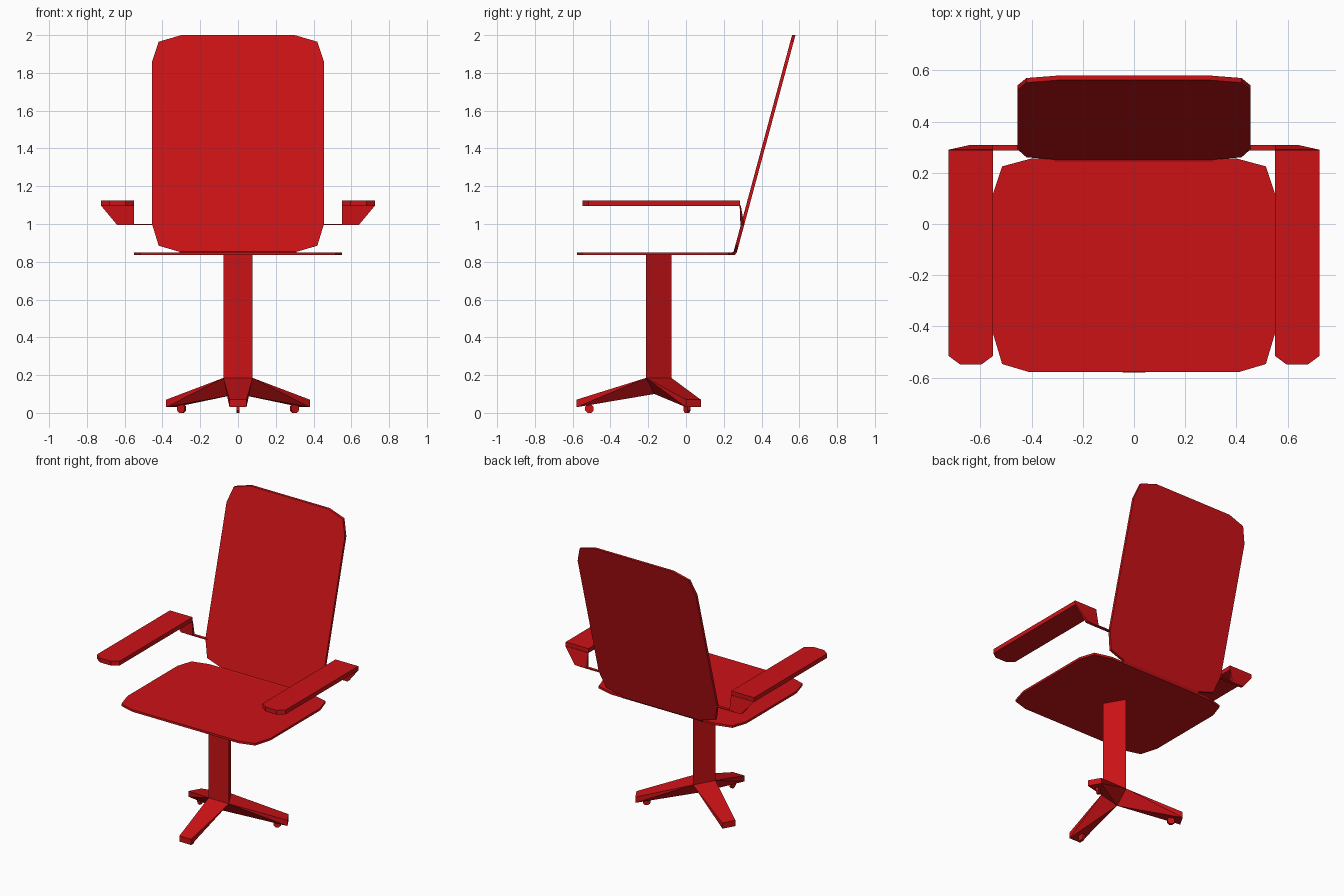
import bpy, bmesh
from math import radians, cos, sin, pi
from mathutils import Matrix, Vector

if "Cube" in bpy.data.objects:
    bpy.data.objects.remove(bpy.data.objects["Cube"])

red = bpy.data.materials.new("red")
red.diffuse_color = (0.6, 0.006, 0.008, 1)
red.use_nodes = True
red.node_tree.nodes["Principled BSDF"].inputs["Base Color"].default_value = red.diffuse_color


def make(name, verts, faces):
    me = bpy.data.meshes.new(name)
    me.from_pydata([tuple(v) for v in verts], [], faces)
    bm = bmesh.new()
    bm.from_mesh(me)
    bmesh.ops.recalc_face_normals(bm, faces=bm.faces)
    bm.to_mesh(me)
    bm.free()
    me.materials.append(red)
    ob = bpy.data.objects.new(name, me)
    bpy.context.collection.objects.link(ob)
    return ob


def loft(name, a, b):
    """Closed solid between two matching outlines."""
    n = len(a)
    sides = [(i, (i + 1) % n, n + (i + 1) % n, n + i) for i in range(n)]
    return make(name, list(a) + list(b),
                [tuple(range(n))[::-1], tuple(range(n, 2 * n))] + sides)


def mirrored(half):
    """Complete a right-hand half outline across x = 0."""
    return half + [(-x, v) for x, v in reversed(half)]


# Seat panel
seat = mirrored([(0.41, -0.578), (0.515, -0.547), (0.55, -0.43),
                 (0.55, 0.12), (0.515, 0.225), (0.40, 0.256)])
loft("seat", [(x, y, 0.835) for x, y in seat], [(x, y, 0.85) for x, y in seat])

# Reclined backrest panel
back = mirrored([(0.30, 0.85), (0.42, 0.885), (0.455, 1.0),
                 (0.455, 1.86), (0.42, 1.965), (0.30, 2.0)])
lean = lambda z: 0.251 + (z - 0.85) * 0.27
loft("backrest", [(x, lean(z), z) for x, z in back],
     [(x, lean(z) + 0.018, z) for x, z in back])

# Fold joining seat and backrest
fold = [(0.245, 0.835), (0.258, 0.835), (0.269, 0.85), (0.252, 0.854), (0.245, 0.85)]
loft("seat_fold", [(-0.31, y, z) for y, z in fold], [(0.31, y, z) for y, z in fold])

# Armrests with their brackets
pad = [(0.55, 0.287), (0.55, -0.515), (0.595, -0.548),
       (0.68, -0.548), (0.725, -0.515), (0.725, 0.287)]
for s, side in ((1, "right"), (-1, "left")):
    loft(side + "_armrest", [(s * x, y, 1.095) for x, y in pad],
         [(s * x, y, 1.125) for x, y in pad])
    loft(side + "_arm_bracket",
         [(s * 0.55, 0.284, 1.097), (s * 0.725, 0.284, 1.097),
          (s * 0.64, 0.288, 0.995), (s * 0.55, 0.288, 0.995)],
         [(s * 0.55, 0.290, 1.097), (s * 0.725, 0.290, 1.097),
          (s * 0.64, 0.309, 0.995), (s * 0.55, 0.309, 0.995)])
    bar = [(0.288, 0.994), (0.309, 0.994), (0.309, 1.0), (0.288, 1.0)]
    loft(side + "_arm_bar", [(s * 0.44, y, z) for y, z in bar],
         [(s * 0.60, y, z) for y, z in bar])

# Triangular column, flat side to the front
CY, HW, AP = -0.167, 0.078, 0.045
tri = [(-HW, CY - AP), (HW, CY - AP), (0, CY + 2 * AP)]
loft("column", [(x, y, 0.185) for x, y in tri], [(x, y, 0.84) for x, y in tri])

# Three tapered legs and their wheels, built forward then turned about the column
leg_v = [(-HW, -AP, 0.185), (HW, -AP, 0.185), (0, 0, 0.10), (0, 0, 0.185),
         (-0.045, -0.413, 0.07), (0.045, -0.413, 0.07),
         (0.045, -0.413, 0.03), (-0.045, -0.413, 0.03)]
leg_f = [(0, 4, 5, 1), (4, 7, 6, 5), (7, 2, 6), (0, 2, 7), (0, 7, 4),
         (1, 6, 2), (1, 5, 6), (0, 1, 3), (0, 3, 2), (1, 2, 3)]
ring = [(-0.345 + 0.025 * cos(2 * pi * i / 8 + pi / 8),
         0.023 + 0.025 * sin(2 * pi * i / 8 + pi / 8)) for i in range(8)]
for i, part in enumerate(("front", "right", "left")):
    turn = Matrix.Translation((0, CY, 0)) @ Matrix.Rotation(radians(120 * i), 4, 'Z')
    make(part + "_leg", [turn @ Vector(v) for v in leg_v], leg_f)
    loft(part + "_wheel", [turn @ Vector((-0.009, y, z)) for y, z in ring],
         [turn @ Vector((0.009, y, z)) for y, z in ring])
